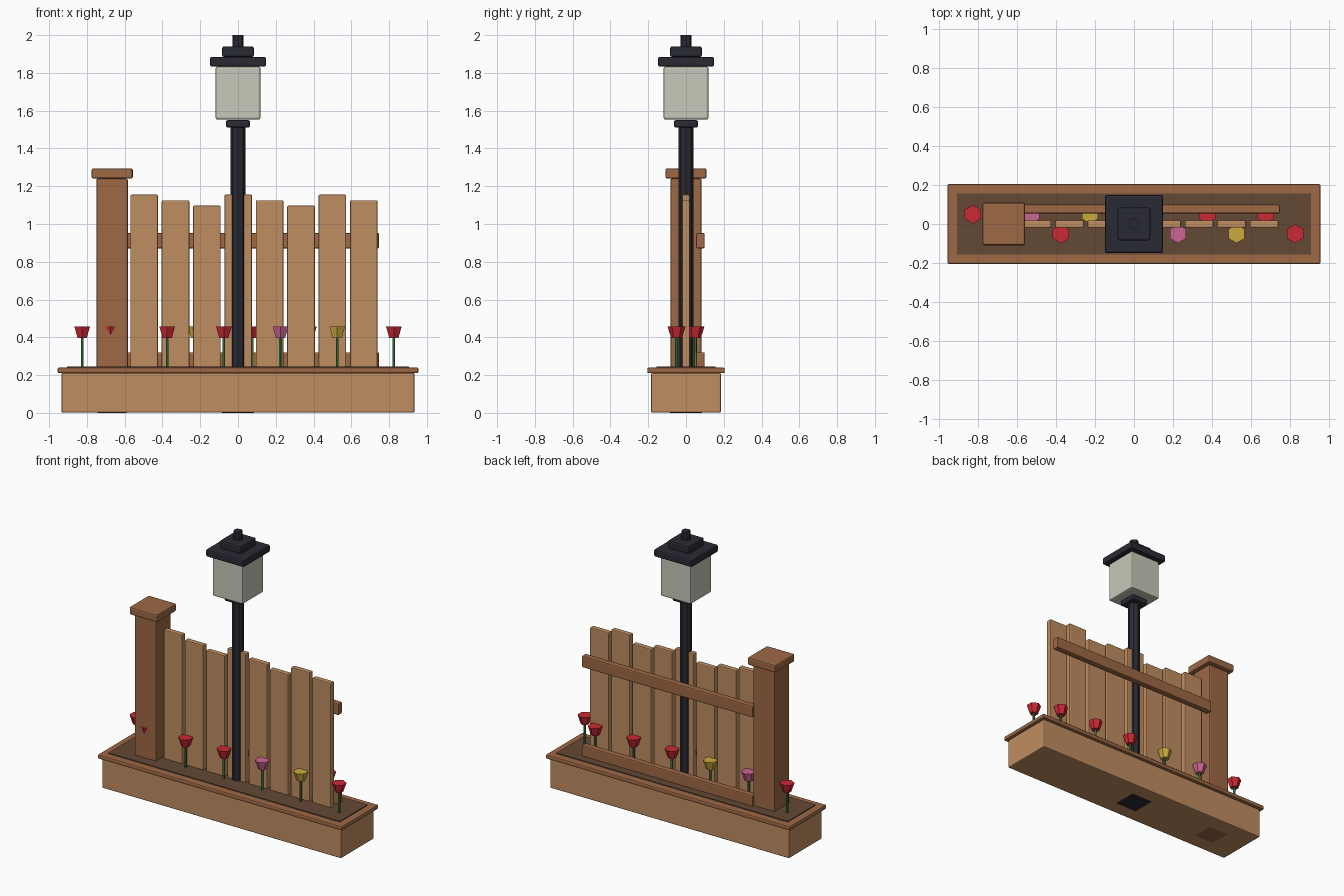
import bpy
from math import pi

cube = bpy.data.objects.get("Cube")
if cube:
    bpy.data.objects.remove(cube, do_unlink=True)


def material(name, r, g, b):
    m = bpy.data.materials.new(name)
    m.use_nodes = True
    m.diffuse_color = (r, g, b, 1)
    m.node_tree.nodes["Principled BSDF"].inputs["Base Color"].default_value = (r, g, b, 1)
    return m


light_wood = material("light wood", 0.53, 0.27, 0.12)
dark_wood = material("dark wood", 0.34, 0.14, 0.06)
soil_brown = material("soil brown", 0.125, 0.065, 0.035)
black_metal = material("black metal", 0.023, 0.024, 0.034)
glass = material("frosted glass", 0.58, 0.58, 0.49)
green = material("stem green", 0.045, 0.26, 0.06)
red = material("red petals", 0.6, 0.022, 0.035)
pink = material("pink petals", 0.6, 0.13, 0.3)
yellow = material("yellow petals", 0.6, 0.4, 0.05)


def box(name, mat, x, y, z, bevel=0.008):
    """Box between the given (low, high) pairs, with chamfered edges."""
    spans = (x, y, z)
    bpy.ops.mesh.primitive_cube_add(size=1, location=[sum(s) / 2 for s in spans])
    ob = bpy.context.object
    ob.name = name
    ob.scale = [s[1] - s[0] for s in spans]
    bpy.ops.object.transform_apply(location=False, rotation=False, scale=True)
    ob.data.materials.append(mat)
    if bevel:
        mod = ob.modifiers.new("Bevel", "BEVEL")
        mod.width = bevel
        mod.segments = 2
    return ob


def block(name, mat, half, z, bevel=0.008):
    """Square block centred on the lamp axis."""
    return box(name, mat, (-half, half), (-half, half), z, bevel)


def prism(name, mat, sides, r_low, r_high, x, y, z, turn=0):
    bpy.ops.mesh.primitive_cone_add(vertices=sides, radius1=r_low, radius2=r_high,
                                    depth=z[1] - z[0], location=(x, y, sum(z) / 2),
                                    rotation=(0, 0, turn))
    ob = bpy.context.object
    ob.name = name
    ob.data.materials.append(mat)
    return ob


# Planter
box("planter_box", light_wood, (-0.935, 0.935), (-0.185, 0.185), (0.001, 0.212))
box("planter_rim", dark_wood, (-0.955, 0.955), (-0.205, 0.205), (0.21, 0.24))
box("soil", soil_brown, (-0.905, 0.905), (-0.155, 0.155), (0.2, 0.246), 0)

# Gate post
box("fence_post", dark_wood, (-0.75, -0.583), (-0.083, 0.083), (0, 1.24))
box("fence_post_cap", dark_wood, (-0.775, -0.557), (-0.109, 0.109), (1.24, 1.295), 0.01)

# Fence pickets in three repeating heights, with rails behind
for i in range(8):
    x = -0.497 + i * 0.1661
    top = (1.155, 1.125, 1.097)[i % 3]
    box(f"picket_{i + 1}", light_wood, (x - 0.073, x + 0.073), (-0.019, 0.019), (0.2, top), 0.006)
for name, z in (("lower_rail", 0.28), ("upper_rail", 0.912)):
    box(name, dark_wood, (-0.59, 0.747), (0.054, 0.099), (z - 0.041, z + 0.041))

# Lamp
block("lamp_base", black_metal, 0.09, (0, 0.1))
prism("lamp_pole", black_metal, 8, 0.039, 0.039, 0, 0, (0.05, 1.52))
block("lamp_collar", black_metal, 0.064, (1.51, 1.55), 0.01)
block("lantern", glass, 0.119, (1.553, 1.833), 0.01)
block("lantern_roof", black_metal, 0.149, (1.833, 1.884), 0.01)
block("lantern_roof_step", black_metal, 0.084, (1.884, 1.941), 0.01)
prism("lamp_finial", black_metal, 8, 0.029, 0.029, 0, 0, (1.93, 2.0))

# Tulips alternating behind and in front of the fence
petals = (red, red, pink, red, yellow, red, red, pink, red, yellow, red, red)
for i, mat in enumerate(petals):
    x = -0.825 + 0.15 * i
    y = 0.05 if i % 2 == 0 else -0.05
    prism(f"tulip_stem_{i + 1}", green, 6, 0.008, 0.008, x, y, (0.22, 0.41))
    prism(f"tulip_head_{i + 1}", mat, 6, 0.028, 0.048, x, y, (0.396, 0.458), pi / 3)
